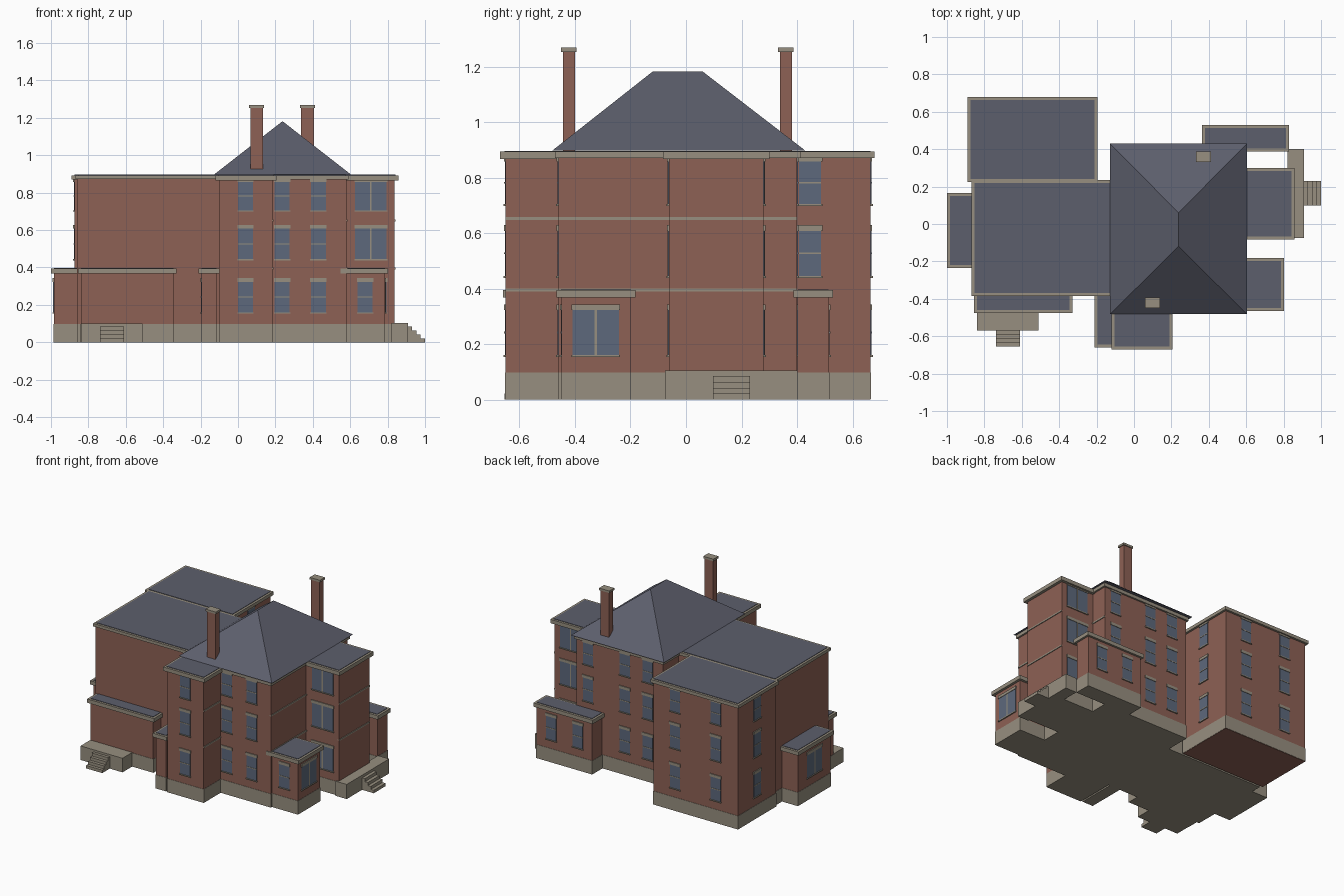
import bpy
import bmesh

cube = bpy.data.objects.get("Cube")
if cube:
    bpy.data.objects.remove(cube, do_unlink=True)


def material(name, rgb):
    mat = bpy.data.materials.new(name)
    mat.use_nodes = True
    mat.diffuse_color = (*rgb, 1)
    mat.node_tree.nodes["Principled BSDF"].inputs["Base Color"].default_value = (*rgb, 1)
    return mat


BRICK, STONE, SLATE, GLASS = range(4)
MATERIALS = [
    material("red brick", (0.27, 0.12, 0.09)),
    material("tan stone", (0.31, 0.275, 0.215)),
    material("grey slate", (0.108, 0.113, 0.15)),
    material("window glass", (0.11, 0.14, 0.20)),
]


def finish(bm, name):
    mesh = bpy.data.meshes.new(name)
    bm.normal_update()
    bm.to_mesh(mesh)
    bm.free()
    for mat in MATERIALS:
        mesh.materials.append(mat)
    obj = bpy.data.objects.new(name, mesh)
    bpy.context.collection.objects.link(obj)
    return obj


def add_box(bm, x, y, z, mat):
    verts = bmesh.ops.create_cube(bm, size=1)["verts"]
    for v in verts:
        for i, (lo, hi) in enumerate((x, y, z)):
            v.co[i] = lo if v.co[i] < 0 else hi
    for face in {f for v in verts for f in v.link_faces}:
        face.material_index = mat


def grow(span, amount):
    return span[0] - amount, span[1] + amount


def block(name, x, y, top, overhang=0.015, trim=0.03, ground=0.0):
    """Flat-roofed wing: stone footing, brick walls, cornice and slate."""
    bm = bmesh.new()
    add_box(bm, x, y, (0.002 - ground, top - trim), BRICK)
    add_box(bm, grow(x, 0.002), grow(y, 0.002), (ground, 0.097), STONE)
    add_box(bm, grow(x, overhang), grow(y, overhang), (top - trim, top - 0.003), STONE)
    add_box(bm, grow(x, overhang - 0.016), grow(y, overhang - 0.016), (top - 0.01, top), SLATE)
    finish(bm, name)


HIGH, LOW = 0.896, 0.397
block("left_hall", (-0.86, 0.0), (-0.375, 0.225), HIGH, 0.01, 0.024)
block("rear_wing", (-0.875, -0.21), (0.24, 0.665), HIGH, 0.015, 0.026, ground=0.002)
block("main_house", (-0.10, 0.58), (-0.46, 0.40), HIGH, 0.012, 0.026)
block("right_bay", (0.50, 0.838), (-0.062, 0.28), HIGH, 0.02)
block("front_tower", (-0.10, 0.185), (-0.65, -0.40), HIGH, 0.02)
block("front_nook", (-0.195, -0.115), (-0.645, -0.30), LOW)
block("front_porch_room", (-0.84, -0.345), (-0.46, -0.35), LOW)
block("left_bay", (-0.985, -0.83), (-0.22, 0.15), LOW)
block("rear_annex", (0.378, 0.815), (0.402, 0.515), LOW)
block("corner_bay", (0.565, 0.785), (-0.448, -0.20), LOW, 0.018)

# Hipped slate roof with a short ridge
bm = bmesh.new()
x0, x1, y0, y1, xm = -0.128, 0.604, -0.482, 0.43, 0.238
eaves = [bm.verts.new((x, y, 0.897)) for x, y in ((x0, y0), (x1, y0), (x1, y1), (x0, y1))]
front, back = [bm.verts.new((xm, y, 1.182)) for y in (-0.12, 0.06)]
a, b, c, d = eaves
for corners in ((a, b, front), (b, c, back, front), (c, d, back), (d, a, front, back), (d, c, b, a)):
    bm.faces.new(corners).material_index = SLATE
finish(bm, "hipped_roof")

# Chimneys with stone caps
for name, cx, cy in (("front_chimney", 0.10, -0.422), ("rear_chimney", 0.372, 0.36)):
    bm = bmesh.new()
    sx, sy = (cx - 0.034, cx + 0.034), (cy - 0.022, cy + 0.022)
    add_box(bm, sx, sy, (0.86, 1.256), BRICK)
    add_box(bm, grow(sx, 0.006), grow(sy, 0.006), (1.253, 1.268), STONE)
    finish(bm, name)

# Belt courses along the left-hand elevation
bm = bmesh.new()
for z in (0.395, 0.652):
    for wall, span in ((0.185, (-0.65, -0.46)), (0.58, (-0.46, 0.40)), (0.838, (-0.062, 0.28))):
        add_box(bm, (wall - 0.01, wall + 0.005), span, (z - 0.005, z + 0.005), STONE)
finish(bm, "belt_courses")

FLOORS = ((0.16, 0.323), (0.445, 0.608), (0.705, 0.858))


def window(bm, axis, side, wall, centre, z, pair):
    """Sash window on a wall; axis is the wall normal (0 = x, 1 = y)."""
    half = 0.084 if pair else 0.04
    span = (centre - half, centre + half)

    def part(across, height, depth, mat):
        normal = tuple(sorted((wall - side * 0.01, wall + side * depth)))
        spans = (normal, across) if axis == 0 else (across, normal)
        add_box(bm, *spans, height, mat)

    part(span, z, 0.003, GLASS)
    lintel_top = min(z[1] + 0.02, 0.87)
    part(grow(span, 0.004), (z[1], lintel_top), 0.006, STONE)
    part(grow(span, 0.004), (z[0] - 0.007, z[0]), 0.008, STONE)
    if pair:
        part((centre - 0.004, centre + 0.004), z, 0.005, STONE)
    else:
        middle = (z[0] + z[1]) / 2
        part(span, (middle - 0.003, middle + 0.003), 0.005, STONE)


# Each row: name, axis, side, wall position, centres, floors, paired
WINDOWS = (
    ("tower_windows", 1, -1, -0.65, (0.04,), FLOORS, False),
    ("front_windows", 1, -1, -0.46, (0.236, 0.43), FLOORS, False),
    ("rear_windows", 1, 1, 0.40, (0.02, 0.20), FLOORS, False),
    ("rear_end_windows", 1, 1, 0.40, (0.49,), FLOORS[1:], False),
    ("bay_front_windows", 1, -1, -0.062, (0.71,), FLOORS, True),
    ("bay_rear_windows", 1, 1, 0.28, (0.71,), FLOORS, True),
    ("wing_rear_windows", 1, 1, 0.665, (-0.70, -0.38), FLOORS, False),
    ("wing_left_windows", 0, 1, -0.21, (0.447,), FLOORS, False),
    ("wing_right_windows", 0, -1, -0.875, (0.45,), FLOORS, False),
    ("annex_windows", 1, 1, 0.515, (0.49, 0.70), FLOORS[:1], False),
    ("corner_side_window", 0, 1, 0.785, (-0.325,), FLOORS[:1], True),
    ("corner_front_window", 1, -1, -0.448, (0.68,), FLOORS[:1], False),
    ("left_bay_window", 0, -1, -0.985, (-0.035,), FLOORS[:1], True),
    ("nook_window", 0, -1, -0.195, (-0.52,), FLOORS[:1], False),
)
for name, axis, side, wall, centres, floors, pair in WINDOWS:
    bm = bmesh.new()
    for centre in centres:
        for z in floors:
            window(bm, axis, side, wall, centre, z, pair)
    finish(bm, name)

# Stone stoops with four steps each
bm = bmesh.new()
add_box(bm, (-0.84, -0.51), (-0.57, -0.45), (0, 0.1), STONE)
for i in range(4):
    add_box(bm, (-0.737, -0.61), (-0.59 - i * 0.0215, -0.565), (0, 0.085 - i * 0.0213), STONE)
finish(bm, "front_stoop")

bm = bmesh.new()
add_box(bm, (0.82, 0.908), (-0.075, 0.402), (0, 0.104), STONE)
for i in range(4):
    add_box(bm, (0.90, 0.93 + i * 0.0233), (0.098, 0.23), (0, 0.085 - i * 0.0213), STONE)
finish(bm, "side_stoop")
